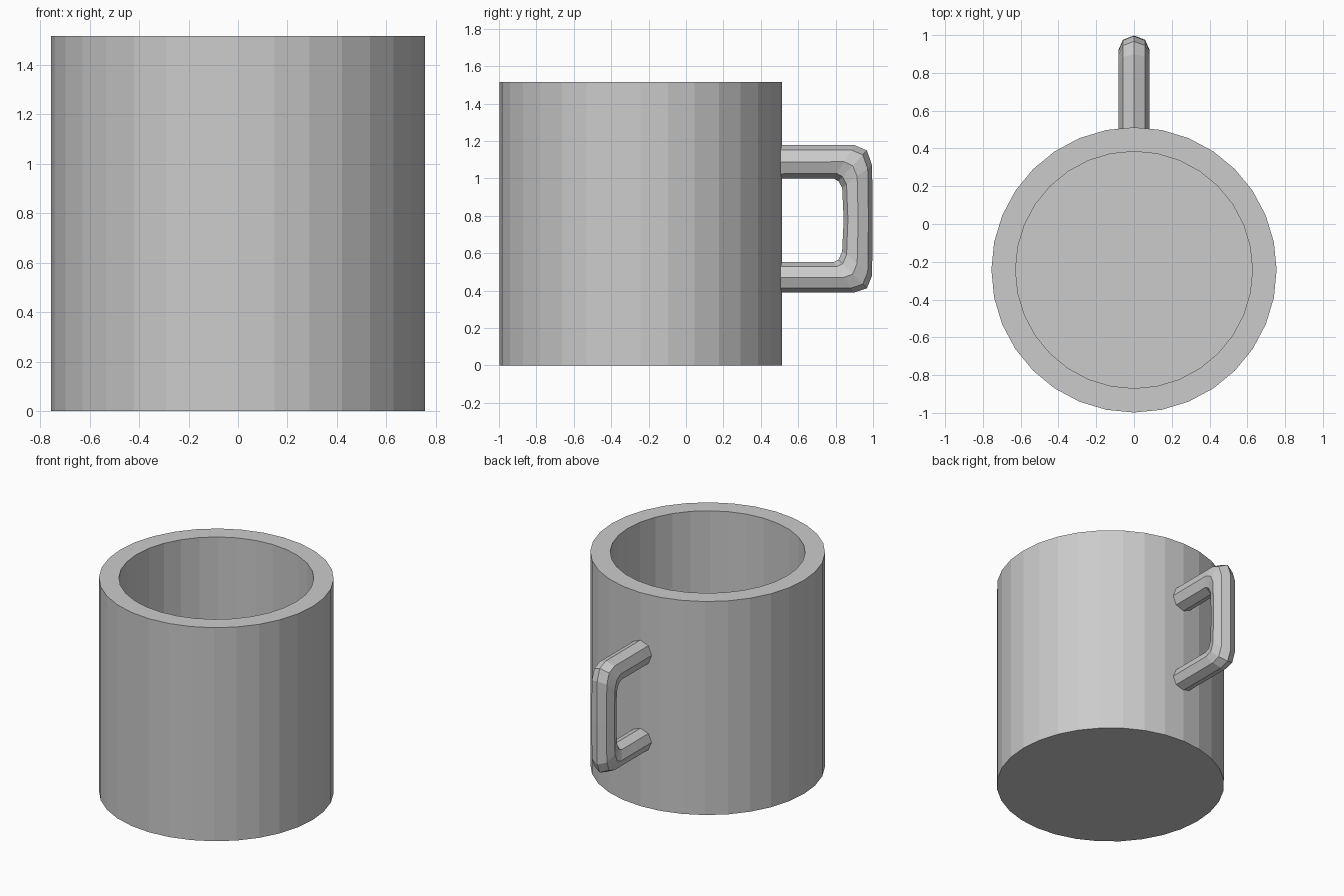
import bpy, bmesh, math
from mathutils import Vector

if "Cube" in bpy.data.objects:
    bpy.data.objects.remove(bpy.data.objects["Cube"])


def lofted(name, rings):
    """Skin a list of vertex rings with quads and cap both ends."""
    bm = bmesh.new()
    loops = [[bm.verts.new(p) for p in ring] for ring in rings]
    n = len(loops[0])
    for a, b in zip(loops, loops[1:]):
        for i in range(n):
            j = (i + 1) % n
            bm.faces.new((a[i], a[j], b[j], b[i]))
    bm.faces.new(loops[0][::-1])
    bm.faces.new(loops[-1])
    bmesh.ops.recalc_face_normals(bm, faces=bm.faces)
    mesh = bpy.data.meshes.new(name)
    bm.to_mesh(mesh)
    bm.free()
    obj = bpy.data.objects.new(name, mesh)
    bpy.context.collection.objects.link(obj)
    return obj


def circle(radius, z, cy=-0.243, n=32):
    return [(radius * math.sin(2 * math.pi * i / n),
             cy + radius * math.cos(2 * math.pi * i / n), z) for i in range(n)]


def handle_ring(outer, inner, half_width=0.083, n=8):
    """Octagonal section spanning from an outer to an inner (y, z) point."""
    o, i = Vector((0, *outer)), Vector((0, *inner))
    mid, half = (o + i) / 2, (o - i) / 2
    side = Vector((half_width, 0, 0))
    return [mid + half * math.cos(2 * math.pi * k / n)
            + side * math.sin(2 * math.pi * k / n) for k in range(n)]


# Hollow cup: outer wall, rim, inner wall, floor
lofted("cup_body", [circle(0.755, 0), circle(0.755, 1.515),
                    circle(0.627, 1.515), circle(0.627, 0.13)])

# Handle: outer and inner outline points, from top arm to bottom arm
outline = [((0.46, 1.178), (0.46, 0.998)),
           ((0.90, 1.178), (0.79, 1.00)),
           ((0.967, 1.15), (0.815, 0.985)),
           ((0.995, 1.07), (0.835, 0.95)),
           ((0.998, 0.78), (0.843, 0.78)),
           ((0.995, 0.48), (0.835, 0.61)),
           ((0.967, 0.412), (0.815, 0.565)),
           ((0.90, 0.39), (0.79, 0.552)),
           ((0.46, 0.39), (0.46, 0.552))]
lofted("handle", [handle_ring(o, i) for o, i in outline])
